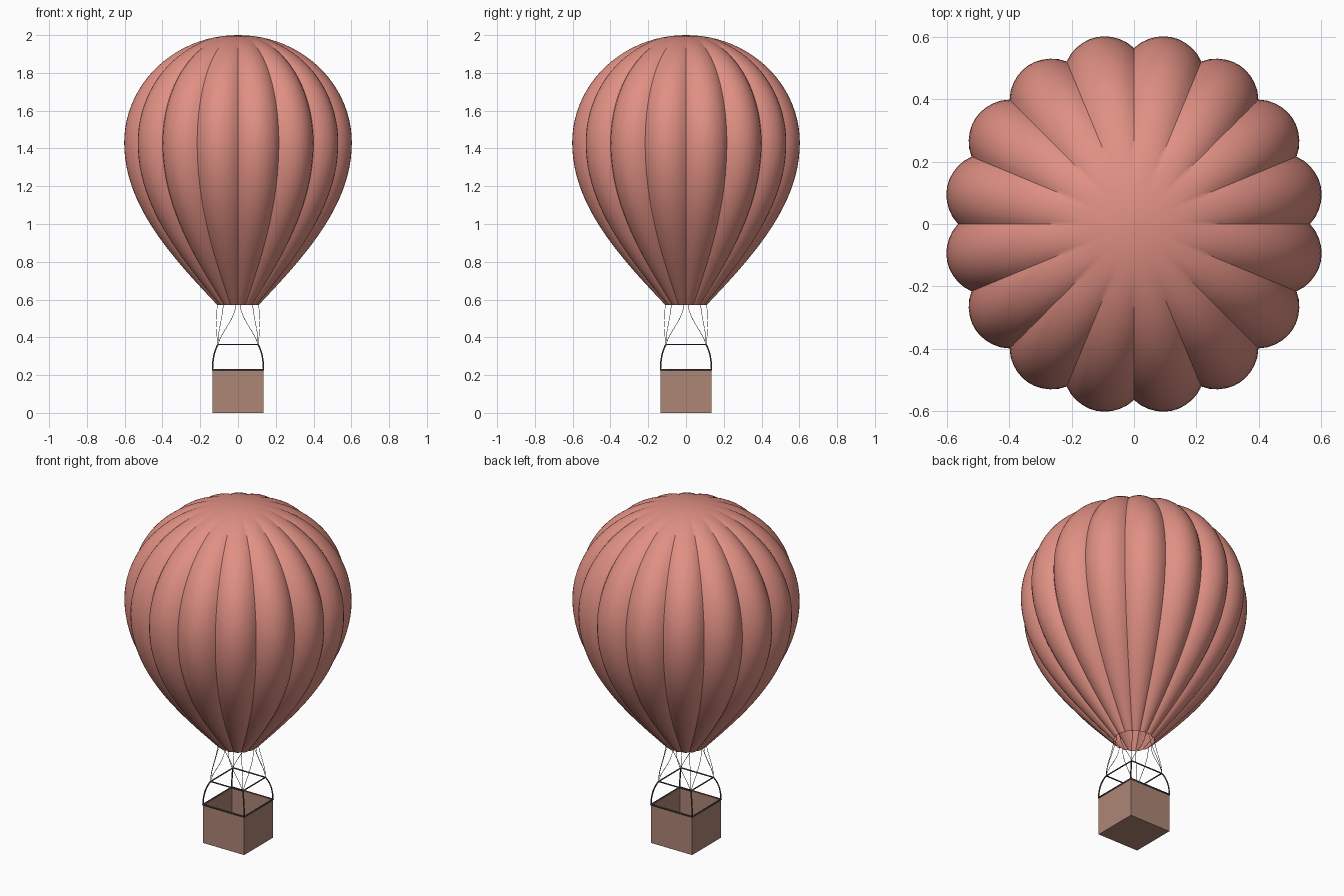
import bpy, bmesh, math
from mathutils import Vector

if "Cube" in bpy.data.objects:
    bpy.data.objects.remove(bpy.data.objects["Cube"])


def material(name, color):
    m = bpy.data.materials.new(name)
    m.diffuse_color = (*color, 1)
    m.use_nodes = True
    m.node_tree.nodes["Principled BSDF"].inputs["Base Color"].default_value = m.diffuse_color
    return m


RED = material("red_fabric", (0.75, 0.28, 0.23))
BROWN = material("wicker", (0.42, 0.24, 0.18))
DARK = material("dark_metal", (0.08, 0.06, 0.06))


def mesh_object(name, bm, mat):
    bmesh.ops.recalc_face_normals(bm, faces=bm.faces)
    me = bpy.data.meshes.new(name)
    bm.to_mesh(me)
    bm.free()
    me.materials.append(mat)
    ob = bpy.data.objects.new(name, me)
    bpy.context.collection.objects.link(ob)
    return ob


def tubes(name, paths, radius, mat, cyclic=False):
    cu = bpy.data.curves.new(name, 'CURVE')
    cu.dimensions = '3D'
    cu.bevel_depth = radius
    cu.bevel_resolution = 1
    cu.use_fill_caps = True
    for pts in paths:
        sp = cu.splines.new('POLY')
        sp.points.add(len(pts) - 1)
        for p, co in zip(sp.points, pts):
            p.co = (*co, 1)
        sp.use_cyclic_u = cyclic
        sp.use_smooth = True
    cu.materials.append(mat)
    ob = bpy.data.objects.new(name, cu)
    bpy.context.collection.objects.link(ob)
    return ob


def bezier(a, b, c, d, n=12):
    a, b, c, d = map(Vector, (a, b, c, d))
    return [a * (1 - t) ** 3 + b * 3 * t * (1 - t) ** 2 + c * 3 * t * t * (1 - t) + d * t ** 3
            for t in (i / n for i in range(n + 1))]


# Envelope: lobed surface of revolution with 16 gores
GORES, SEG = 16, 10
R, Z_MID, Z_TOP, Z_MOUTH = 0.612, 1.43, 2.0, 0.572
profile = [tuple(p)[::2] for p in
           bezier((0.112, 0, Z_MOUTH), (0.36, 0, 0.83), (R, 0, 1.1), (R, 0, Z_MID), 22)]
for i in range(1, 22):
    a = i / 22 * math.pi / 2
    profile.append((R * math.cos(a), Z_MID + (Z_TOP - Z_MID) * math.sin(a)))

bm = bmesh.new()
rings = []
n = GORES * SEG
for r, z in profile:
    fade = 1.0
    if z > Z_MID:
        t = min(max((r - 0.1) / 0.2, 0), 1)
        fade = t * t * (3 - 2 * t)
    ring = []
    for k in range(n):
        bulge = math.sin(math.pi * (k % SEG) / SEG) ** 0.8
        rr = r * (1 - 0.077 * fade * (1 - bulge))
        a = 2 * math.pi * k / n
        ring.append(bm.verts.new((rr * math.cos(a), rr * math.sin(a), z)))
    rings.append(ring)
for lo, hi in zip(rings, rings[1:]):
    for k in range(n):
        bm.faces.new((lo[k], lo[(k + 1) % n], hi[(k + 1) % n], hi[k]))
crown = bm.verts.new((0, 0, Z_TOP))
for k in range(n):
    bm.faces.new((rings[-1][k], rings[-1][(k + 1) % n], crown))
envelope = mesh_object("envelope", bm, RED)
bpy.context.view_layer.objects.active = envelope
envelope.select_set(True)
bpy.ops.object.shade_smooth_by_angle(angle=math.radians(35))

# Basket: hollow open box
H, TOP, WALL = 0.135, 0.228, 0.008
bm = bmesh.new()
bmesh.ops.create_cube(bm, size=1)
for v in bm.verts:
    v.co = (v.co.x * 2 * H, v.co.y * 2 * H, (v.co.z + 0.5) * TOP)
lid = max(bm.faces, key=lambda f: f.calc_center_median().z)
bmesh.ops.inset_individual(bm, faces=[lid], thickness=WALL)
for v in lid.verts:
    v.co.z = WALL
# turn the inset ring into a flat rim with vertical inner walls
inner = list(lid.verts)
bm.faces.remove(lid)
for f in [f for f in bm.faces if any(v in inner for v in f.verts)]:
    bm.faces.remove(f)
outer_top = [next(v for v in bm.verts if v not in inner and v.co.z > 0.1
                  and v.co.x * w.co.x > 0 and v.co.y * w.co.y > 0) for w in inner]
rim = [bm.verts.new((w.co.x, w.co.y, TOP)) for w in inner]
for i in range(4):
    j = (i + 1) % 4
    bm.faces.new((outer_top[i], outer_top[j], rim[j], rim[i]))
    bm.faces.new((rim[i], rim[j], inner[j], inner[i]))
bm.faces.new(inner)
mesh_object("basket", bm, BROWN)

# Rim rail and burner frame
CORNERS = [(1, 1), (-1, 1), (-1, -1), (1, -1)]
F, Z_FRAME = 0.106, 0.362


def square(half, z):
    return [(sx * half, sy * half, z) for sx, sy in CORNERS]


tubes("basket_rail", [square(H, TOP)], 0.005, DARK, True)
tubes("burner_frame", [square(F, Z_FRAME)], 0.004, DARK, True)

# Bent corner poles
tubes("corner_poles",
      [bezier((sx * H, sy * H, TOP), (sx * H, sy * H, 0.29),
              (sx * 0.122, sy * 0.122, 0.335), (sx * F, sy * F, Z_FRAME))
       for sx, sy in CORNERS], 0.004, DARK)

# Ropes from frame corners to the mouth
ropes = []
for sx, sy in CORNERS:
    for deg in (6, 45, 84):
        a = math.radians(deg)
        ex, ey = sx * 0.11 * math.cos(a), sy * 0.11 * math.sin(a)
        ropes.append(bezier((sx * F, sy * F, Z_FRAME),
                            (sx * F * 0.8 + ex * 0.3, sy * F * 0.8 + ey * 0.3, 0.43),
                            (ex * 1.05, ey * 1.05, 0.5), (ex, ey, Z_MOUTH + 0.005)))
tubes("ropes", ropes, 0.0013, DARK)
